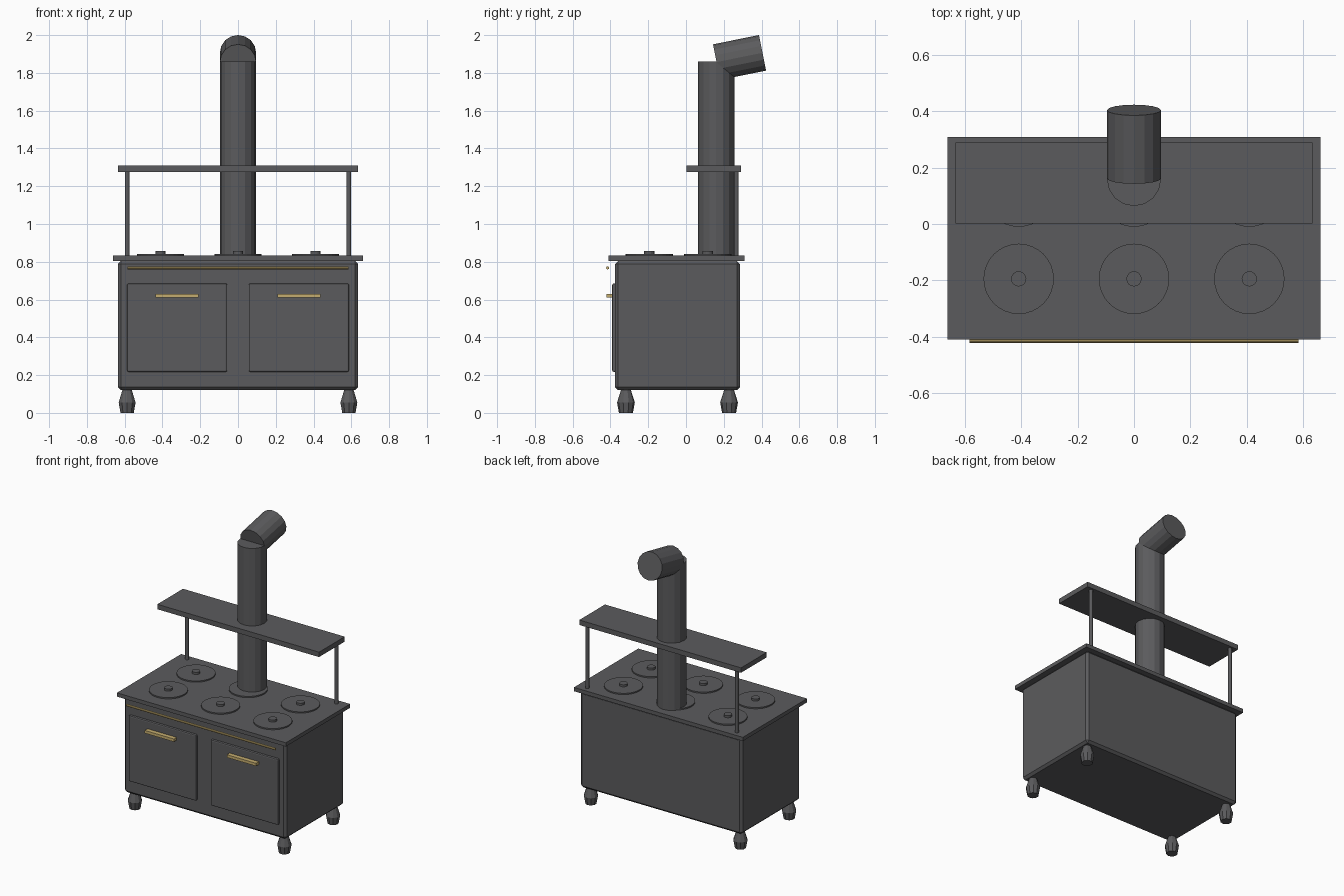
import bpy, bmesh
from math import pi
from mathutils import Matrix, Vector

if "Cube" in bpy.data.objects:
    bpy.data.objects.remove(bpy.data.objects["Cube"], do_unlink=True)


def material(name, rgb):
    m = bpy.data.materials.new(name)
    m.use_nodes = True
    m.diffuse_color = (*rgb, 1)
    m.node_tree.nodes["Principled BSDF"].inputs["Base Color"].default_value = (*rgb, 1)
    return m


iron = material("dark iron", (0.105, 0.105, 0.11))
brass = material("brass", (0.56, 0.42, 0.16))


def finish(name, bm, mat, bevel=0, segments=1):
    if bevel:
        bmesh.ops.bevel(bm, geom=bm.edges[:], offset=bevel, segments=segments,
                        profile=0.5, affect='EDGES')
    bmesh.ops.recalc_face_normals(bm, faces=bm.faces[:])
    mesh = bpy.data.meshes.new(name)
    bm.to_mesh(mesh)
    bm.free()
    mesh.materials.append(mat)
    ob = bpy.data.objects.new(name, mesh)
    bpy.context.collection.objects.link(ob)
    return ob


def box(name, lo, hi, mat=iron, bevel=0, segments=1):
    lo, hi = Vector(lo), Vector(hi)
    bm = bmesh.new()
    place = Matrix.Translation((lo + hi) / 2) @ Matrix.Diagonal((*(hi - lo), 1))
    bmesh.ops.create_cube(bm, size=1, matrix=place)
    return finish(name, bm, mat, bevel, segments)


def cylinder(name, base, radius, length, sides=16, mat=iron, turn=Matrix()):
    """Cylinder standing on base, turned about that base point."""
    bm = bmesh.new()
    place = Matrix.Translation(base) @ turn @ Matrix.Translation((0, 0, length / 2))
    bmesh.ops.create_cone(bm, cap_ends=True, segments=sides, radius1=radius,
                          radius2=radius, depth=length, matrix=place)
    return finish(name, bm, mat)


def foot(name, x, y):
    """Turned foot: stacked tapered sections."""
    bm = bmesh.new()
    rings = []
    for radius, z in ((0.037, 0), (0.047, 0.055), (0.025, 0.125)):
        ring = bmesh.ops.create_circle(bm, segments=10, radius=radius,
                                       matrix=Matrix.Translation((x, y, z)))["verts"]
        rings.append(ring)
    for a, b in zip(rings, rings[1:]):
        for i in range(len(a)):
            j = (i + 1) % len(a)
            bm.faces.new((a[i], a[j], b[j], b[i]))
    bm.faces.new(rings[0])
    bm.faces.new(rings[-1])
    return finish(name, bm, iron)


# Oven body and cooktop
box("oven_body", (-0.635, -0.375, 0.12), (0.635, 0.285, 0.805), bevel=0.016)
box("cooktop", (-0.663, -0.411, 0.805), (0.663, 0.31, 0.832))

# Doors, handles, feet and shelf posts on both sides
for side, s in (("left", 1), ("right", -1)):
    x0, x1 = sorted((s * 0.057, s * 0.587))
    box(side + "_door", (x0, -0.391, 0.217), (x1, -0.365, 0.685), bevel=0.008, segments=2)
    x0, x1 = sorted((s * 0.208, s * 0.437))
    box(side + "_door_handle", (x0, -0.422, 0.61), (x1, -0.389, 0.63), brass)
    foot(side + "_front_foot", s * 0.587, -0.318)
    foot(side + "_back_foot", s * 0.587, 0.228)
    cylinder(side + "_shelf_post", (s * 0.587, 0.267, 0.83), 0.012, 0.45, 12)

# Towel rail along the front
cylinder("towel_rail", (-0.585, -0.415, 0.768), 0.008, 1.17, 10, brass,
         Matrix.Rotation(pi / 2, 4, 'Y'))

# Burner plates with lifting knobs
for row, y in (("front", -0.195), ("back", 0.115)):
    for spot, x in (("right", -0.41), ("middle", 0), ("left", 0.41)):
        name = f"{row}_{spot}_burner"
        cylinder(name, (x, y, 0.83), 0.125, 0.011, 32)
        cylinder(name + "_knob", (x, y, 0.84), 0.027, 0.016, 16)

# Warming shelf
box("warming_shelf", (-0.635, 0.002, 1.275), (0.635, 0.29, 1.31))

# Chimney pipe and angled outlet
cylinder("chimney_pipe", (0, 0.16, 0.83), 0.096, 1.03)
cylinder("chimney_outlet", (0, 0.162, 1.857), 0.096, 0.248,
         turn=Matrix.Rotation(-pi / 2 + 0.2, 4, 'X'))
